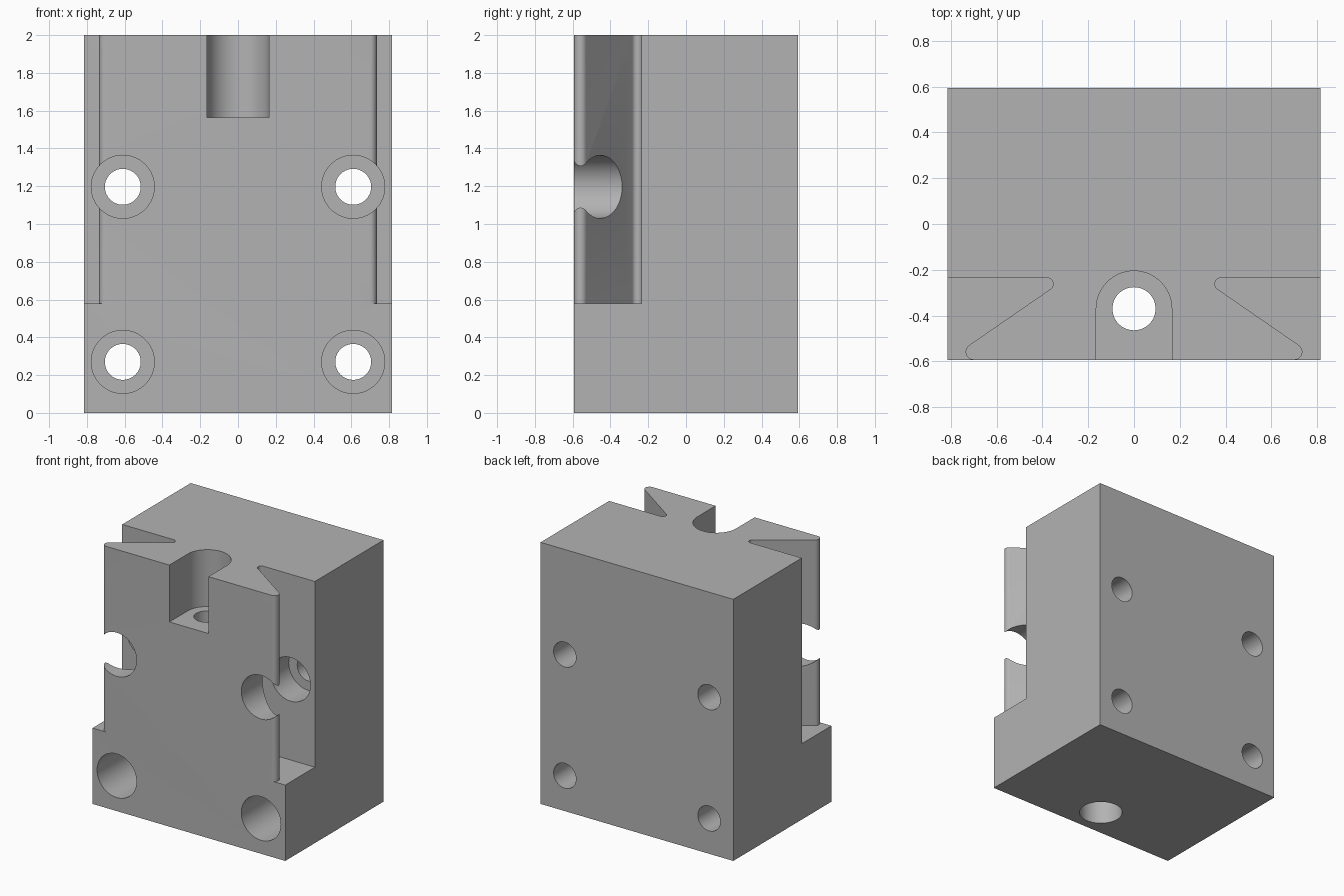
import bpy, bmesh
from math import cos, sin, radians, pi
from mathutils import Matrix

cube = bpy.data.objects.get("Cube")
if cube:
    bpy.data.objects.remove(cube, do_unlink=True)

W, D, H = 0.815, 0.593, 2.0      # half width, half depth, height

steel = bpy.data.materials.new("grey_steel")
steel.use_nodes = True
grey = (0.45, 0.45, 0.45, 1)
steel.diffuse_color = grey
steel.node_tree.nodes["Principled BSDF"].inputs["Base Color"].default_value = grey


def arc(cx, cy, r, a0, a1, n):
    """Points on an arc, angles in degrees."""
    angles = [radians(a0 + (a1 - a0) * i / n) for i in range(n + 1)]
    return [(cx + r * cos(a), cy + r * sin(a)) for a in angles]


def prism(name, outline, z0, z1, matrix=Matrix()):
    """Extrude a closed outline from z0 to z1."""
    bm = bmesh.new()
    face = bm.faces.new([bm.verts.new((x, y, z0)) for x, y in outline])
    top = bmesh.ops.extrude_face_region(bm, geom=[face])["geom"]
    verts = [v for v in top if isinstance(v, bmesh.types.BMVert)]
    bmesh.ops.translate(bm, verts=verts, vec=(0, 0, z1 - z0))
    bmesh.ops.transform(bm, matrix=matrix, verts=bm.verts)
    bmesh.ops.recalc_face_normals(bm, faces=bm.faces)
    mesh = bpy.data.meshes.new(name)
    bm.to_mesh(mesh)
    bm.free()
    ob = bpy.data.objects.new(name, mesh)
    bpy.context.collection.objects.link(ob)
    mesh.materials.append(steel)
    return ob


def circle(x, y, r):
    return arc(x, y, r, 0, 360, 64)[:-1]


# Solid block
block = prism("dovetail_block", [(-W, -D), (W, -D), (W, D), (-W, D)], 0, H)
cutters = []

# Dovetail grooves on both sides, open at the top, ending on a ledge
groove = ([(1, -0.235)] + arc(0.38, -0.262, 0.027, 90, 236, 10)
          + arc(0.70, -0.558, 0.035, 56, -90, 12) + [(0.70, -0.8), (1, -0.8)])
for side in (-1, 1):
    cutters.append(prism("groove_cutter", [(side * x, y) for x, y in groove], 0.58, 2.2))

# Four counterbored bolt holes from front to back
to_back = Matrix.Rotation(pi / 2, 4, 'X')      # local z becomes -y
for x in (-0.61, 0.61):
    for z in (0.27, 1.197):
        cutters.append(prism("counterbore_cutter", circle(x, z, 0.167), 0.02, 0.8, to_back))
        cutters.append(prism("bolt_hole_cutter", circle(x, z, 0.095), -0.8, 0.1, to_back))

# Round-backed slot at the top front, with a stepped hole down through the base
slot = arc(0, -0.37, 0.165, 0, 180, 32) + [(-0.165, -0.8), (0.165, -0.8)]
cutters.append(prism("slot_cutter", slot, 1.565, 2.2))
cutters.append(prism("screw_hole_cutter", circle(0, -0.37, 0.094), -0.2, 1.7))
cutters.append(prism("base_bore_cutter", circle(0, -0.37, 0.153), -0.2, 0.45))

# Cut the block and discard the cutters
bpy.ops.object.select_all(action='DESELECT')
bpy.context.view_layer.objects.active = block
block.select_set(True)
for cutter in cutters:
    cutter.hide_render = True
    mod = block.modifiers.new("cut", 'BOOLEAN')
    mod.operation = 'DIFFERENCE'
    mod.solver = 'EXACT'
    mod.object = cutter
    bpy.ops.object.modifier_apply(modifier=mod.name)
    bpy.data.objects.remove(cutter, do_unlink=True)

bpy.ops.object.shade_smooth_by_angle(angle=radians(30))
